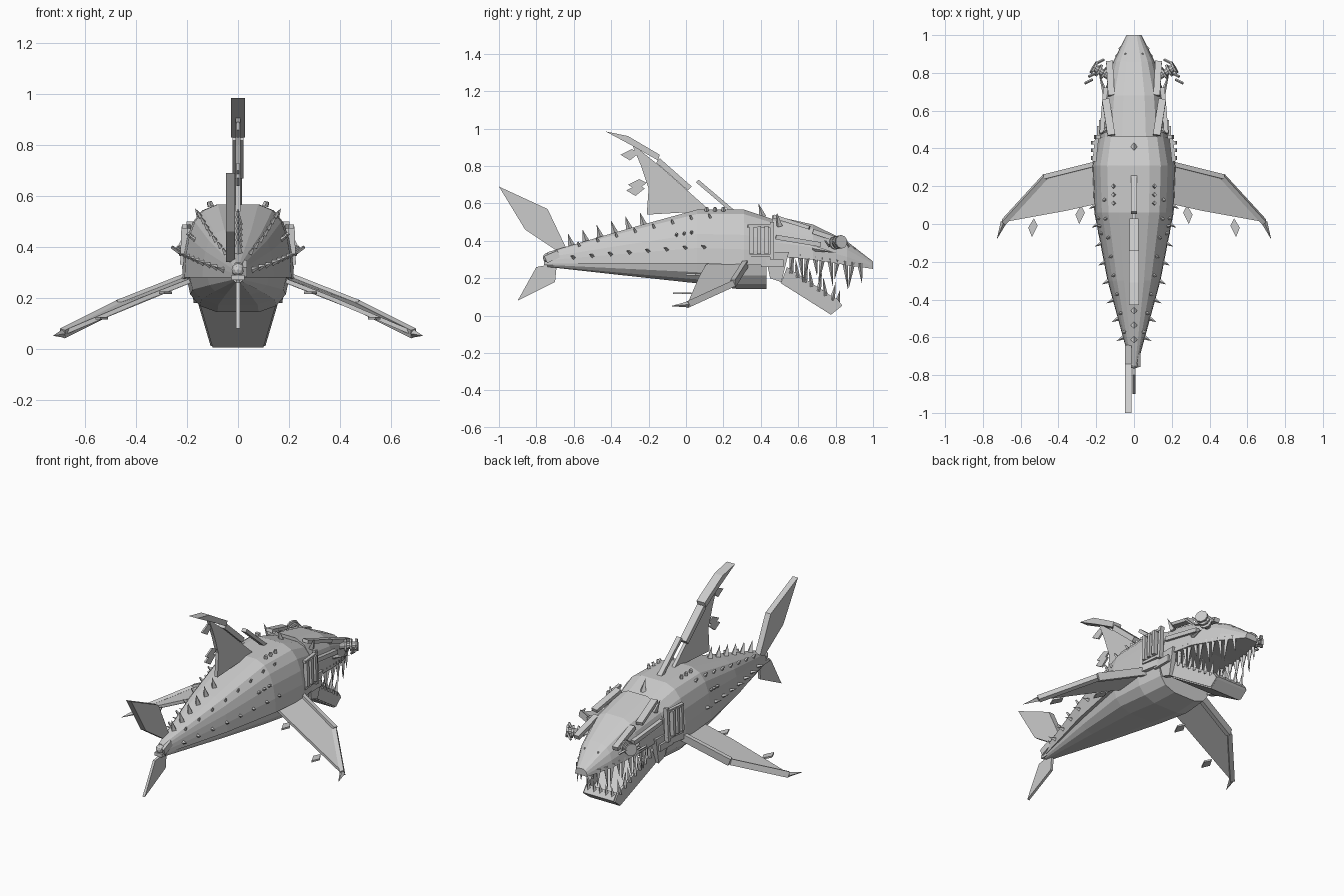
import bpy, bmesh, math
from mathutils import Vector, Matrix

if "Cube" in bpy.data.objects:
    bpy.data.objects.remove(bpy.data.objects["Cube"])

grey = bpy.data.materials.new("light grey")
grey.use_nodes = True
grey.diffuse_color = (.6, .6, .6, 1)
grey.node_tree.nodes["Principled BSDF"].inputs["Base Color"].default_value = grey.diffuse_color

ALONG_X, ALONG_Y, ALONG_Z = Vector((1, 0, 0)), Vector((0, 1, 0)), Vector((0, 0, 1))


class Part:
    """Collects simple solids into one flat-shaded object."""

    def __init__(self, name):
        self.name = name
        self.bm = bmesh.new()

    def loft(self, rings):
        loops = [[self.bm.verts.new(point) for point in ring] for ring in rings]
        count = len(loops[0])
        for near, far in zip(loops, loops[1:]):
            for i in range(count):
                j = (i + 1) % count
                self.bm.faces.new((near[i], near[j], far[j], far[i]))
        self.bm.faces.new(loops[0])
        self.bm.faces.new(loops[-1])

    def slab(self, points, normal, thickness):
        offset = normal * thickness / 2
        self.loft([[Vector(point) + side for point in points] for side in (-offset, offset)])

    def bar(self, start, end, width, depth):
        start, end = Vector(start), Vector(end)
        direction = (end - start).normalized()
        reference = ALONG_Y if abs(direction.x) > .8 else ALONG_X
        across = (reference - direction * reference.dot(direction)).normalized() * width / 2
        up = direction.cross(across).normalized() * depth / 2
        corners = (across + up, up - across, -across - up, across - up)
        self.loft([[point + corner for corner in corners] for point in (start, end)])

    def cone(self, base, direction, radius, length, tip=0, sides=4):
        direction = Vector(direction).normalized()
        turn = direction.to_track_quat("Z", "Y").to_matrix().to_4x4()
        place = Matrix.Translation(Vector(base) + direction * length / 2)
        bmesh.ops.create_cone(self.bm, cap_ends=True, segments=sides, radius1=radius,
                              radius2=tip, depth=length, matrix=place @ turn)

    def finish(self, mirrored=False):
        bmesh.ops.recalc_face_normals(self.bm, faces=self.bm.faces)
        mesh = bpy.data.meshes.new(self.name)
        self.bm.to_mesh(mesh)
        self.bm.free()
        mesh.materials.append(grey)
        part = bpy.data.objects.new(self.name, mesh)
        bpy.context.collection.objects.link(part)
        if mirrored:
            part.modifiers.new("Mirror", "MIRROR").use_mirror_merge = False


def arch(steps, fullness):
    """Half of a rounded arch, from its wide foot to just beside its crown."""
    angles = [math.pi / 2 * step / (steps - .5) for step in range(steps)]
    return [(math.cos(angle) ** fullness, math.sin(angle)) for angle in angles]


def hull(name, half, stations):
    """Mirrors a half section and lofts it through (y, half width, foot, crown)."""
    outline = half + [(-across, up) for across, up in reversed(half)]
    part = Part(name)
    part.loft([[(across * width, y, foot + up * (crown - foot)) for across, up in outline]
               for y, width, foot, crown in stations])
    part.finish()


def section(stations, y):
    """Half width, foot and crown of a hull at y."""
    for near, far in zip(stations, stations[1:]):
        if y <= far[0]:
            blend = (y - near[0]) / (far[0] - near[0])
            return [a + (b - a) * blend for a, b in zip(near, far)][1:]


def fin(name, outline, x, thickness):
    part = Part(name)
    part.slab([(x, y, z) for y, z in outline], ALONG_X, thickness)
    part.finish()


# Body, belly and head shells
BODY = [(-.74, .02, .28, .34), (-.3, .14, .28, .47), (.06, .21, .28, .57),
        (.31, .22, .27, .57), (.46, .19, .27, .52)]
HEAD = [(.46, .18, .32, .54), (.68, .16, .3, .49), (.86, .11, .27, .4), (1, .04, .25, .29)]
hull("body", arch(6, .5), BODY)
hull("head", arch(5, .6), HEAD)
hull("belly", arch(4, .6), [(-.74, .02, .28, .26), (-.3, .12, .28, .21), (.06, .19, .28, .17),
                            (.27, .2, .27, .14), (.43, .18, .27, .14)])

# Lower jaw, an open tray
jaw_top, jaw_heel = Vector((.15, .54, .26)), Vector((.15, .51, .18))
chin, lip, lip_top = Vector((.1, .78, .01)), Vector((.1, .83, .05)), Vector((.1, .8, .09))
opposite = Matrix.Scale(-1, 3, ALONG_X)
jaw = Part("lower_jaw")
for low, high in ((jaw_heel, chin), (chin, lip), (lip, lip_top)):
    jaw.slab([low, opposite @ low, opposite @ high, high], ALONG_Y + ALONG_Z, .01)
jaw.finish()
cheeks = Part("lower_jaw_sides")
cheeks.slab([jaw_top, jaw_heel, chin, lip, lip_top], ALONG_X, .015)
cheeks.slab([(.17, .42, .34), (.17, .55, .34), (.16, .51, .18), (.16, .45, .2)], ALONG_X, .03)
cheeks.bar((.18, .4, .28), (.18, .52, .28), .03, .04)
cheeks.finish(mirrored=True)

# Teeth
teeth = Part("teeth")
for i in range(10):
    y = .57 + i * .04
    width, foot, crown = section(HEAD, y)
    teeth.cone((width * .9, y, foot + .02), (0, .1 if i % 2 else -.15, -1), .016, .15 if i % 3 else .11)
for i in range(7):
    teeth.cone(jaw_top.lerp(lip_top, (i + .5) / 7) - ALONG_Z * .02, (0, .2 - .3 * (i % 2), 1), .015, .1)
for i in range(3):
    teeth.cone((i * .04, .81, .07), (0, .2, 1), .014, .07)
teeth.finish(mirrored=True)

# Dorsal fin with hooked cap, edge bars and trailing barbs
fin("dorsal_fin", [(.13, .56), (-.14, .8), (-.29, .92), (-.24, .8), (-.2, .68), (-.21, .54)], 0, .02)
fin("dorsal_cap", [(-.43, .985), (-.31, .96), (-.14, .86), (-.15, .83), (-.29, .91)], 0, .055)
blades = Part("dorsal_blades")
blades.bar((0, -.15, .83), (0, .02, .68), .045, .03)
blades.bar((0, .06, .72), (0, .26, .55), .03, .02)
blades.finish()
barbs = Part("dorsal_barbs")
for y, z in ((-.25, .87), (-.21, .71), (-.22, .68)):
    barbs.slab([(0, y, z), (0, y - .04, z + .02), (0, y - .1, z - .01), (0, y - .05, z - .04)], ALONG_X, .01)
barbs.finish()

# Tail
fin("upper_tail_fin", [(-1, .69), (-.74, .57), (-.64, .36), (-.68, .34), (-.86, .46)], -.03, .035)
fin("lower_tail_fin", [(-.9, .08), (-.8, .26), (-.69, .28), (-.7, .18)], 0, .015)
joint = Part("tail_joint")
bmesh.ops.create_icosphere(joint.bm, subdivisions=2, radius=.026, matrix=Matrix.Translation((0, -.74, .31)))
joint.bar((0, -.76, .28), (0, -.63, .28), .05, .02)
joint.bar((.02, -.75, .3), (.02, -.68, .33), .03, .04)
joint.finish()

# Pectoral fins with leading bars and trailing barbs
root, elbow, tip = Vector((.19, .32, .28)), Vector((.47, .25, .17)), Vector((.69, .01, .06))
pectoral = Part("pectoral_fins")
pectoral.slab([root, elbow, tip, (.36, .07, .2), (.18, .11, .27)], ALONG_Z, .018)
pectoral.finish(mirrored=True)
edges = Part("pectoral_edges")
edges.bar(root, elbow, .025, .045)
edges.bar(elbow, tip, .025, .035)
edges.cone(tip, (.4, -1, -.1), .016, .1)
edges.finish(mirrored=True)
barbs = Part("pectoral_barbs")
for x, y, z in ((.28, .1, .22), (.53, .03, .12)):
    barbs.slab([(x, y, z), (x + .03, y - .05, z), (x + .01, y - .1, z), (x - .02, y - .04, z)], ALONG_Z, .01)
barbs.finish(mirrored=True)

# Eyes built as stacked rings beside a row of lashes
eyes = Part("eyes")
socket, gaze = Vector((.13, .78, .385)), Vector((.85, .5, .1)).normalized()
eyes.cone(socket, gaze, .02, .1, tip=.02, sides=10)
for ring in range(3):
    eyes.cone(socket + gaze * (.03 + ring * .03), gaze, .036, .012, tip=.036, sides=10)
for lash in range(4):
    base = Vector((.16 + lash * .02, .87 - lash * .035, .37))
    eyes.bar(base, base + Vector((.04, -.02, .03)), .01, .01)
eyes.finish(mirrored=True)

# Brow plates and horns
brows = Part("brows")
brows.bar((.12, .47, .53), (.15, .66, .47), .04, .02)
brows.bar((.12, .68, .45), (.13, .86, .39), .035, .025)
brows.bar((.17, .48, .42), (.15, .72, .38), .025, .025)
brows.cone((.14, .5, .48), (.4, -.2, 1), .018, .08)
brows.cone((.15, .68, .36), (.3, 1, -.2), .015, .13)
brows.finish(mirrored=True)

# Gill bars in a frame
gills = Part("gills")
for i in range(3):
    y = .35 + i * .04
    gills.bar((.215, y, .33), (.21, y, .48), .025, .02)
for z in (.32, .48):
    gills.bar((.21, .33, z), (.195, .47, z), .02, .015)
gills.bar((.2, .46, .3), (.19, .46, .5), .025, .02)
gills.finish(mirrored=True)

# Studs and spikes along the flanks
studs = Part("flank_studs")


def stud_on_body(y, angle, lean, radius, length, tip):
    width, foot, crown = section(BODY, y)
    across, up = math.cos(angle), math.sin(angle)
    base = (width * math.sqrt(across) * .97, y, foot + up * (crown - foot))
    studs.cone(base, (across, lean, up), radius, length, tip)


for i in range(8):
    y = -.6 + i * .1
    stud_on_body(y, .3, -.5, .012, .045, 0)
    stud_on_body(y + .03, 1, -.3, .009, .025, .005)
for i in range(3):
    stud_on_body(-.05 + i * .04, .6, 0, .009, .025, .006)
    stud_on_body(.11 + i * .045, 1.3, 0, .012, .02, .009)
for direction in (ALONG_Z,):
    studs.cone((.045, .9, .35), direction, .007, .015, tip=.005)
studs.finish(mirrored=True)

# Spikes along the spine
spine = Part("spine_spikes")
for y in [-.61 + i * .077 for i in range(6)] + [.41]:
    width, foot, crown = section(BODY, y)
    spine.cone((0, y, crown - .01), (0, -.3, 1), .02, .075)
spine.finish()
